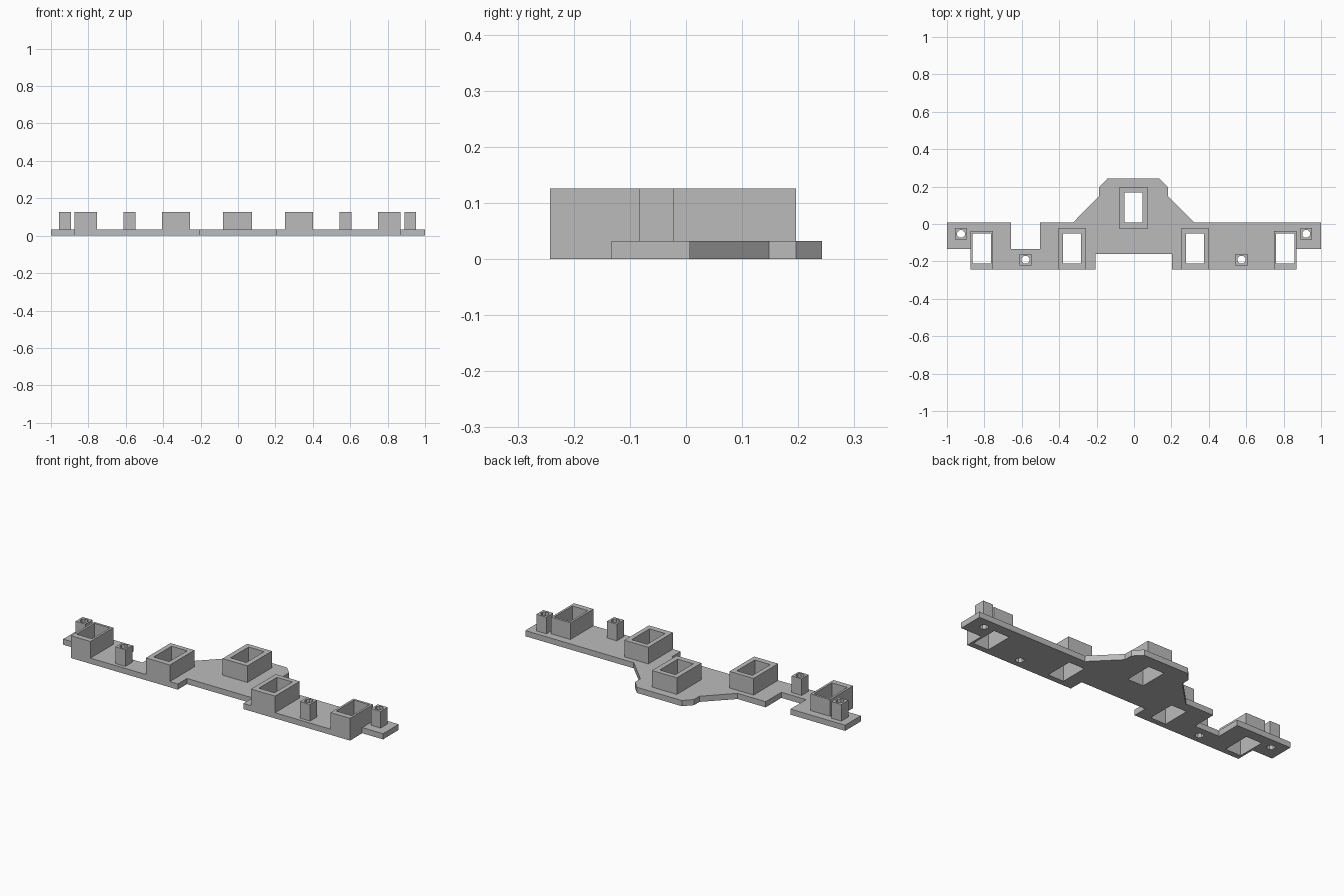
import bpy, bmesh, math

if "Cube" in bpy.data.objects:
    bpy.data.objects.remove(bpy.data.objects["Cube"], do_unlink=True)

PLATE_TOP, SOCKET_TOP = 0.032, 0.126
FRONT, BACK = -0.242, 0.242
MID = -0.0025           # symmetry line of the sockets and posts

grey = bpy.data.materials.new("plain grey")
grey.use_nodes = True
grey.diffuse_color = (0.5, 0.5, 0.5, 1)
grey.node_tree.nodes["Principled BSDF"].inputs["Base Color"].default_value = (0.5, 0.5, 0.5, 1)


def prism(bm, outline, low, high):
    """Add a closed upright prism over a 2D outline."""
    face = bm.faces.new([bm.verts.new((x, y, low)) for x, y in outline])
    grown = bmesh.ops.extrude_face_region(bm, geom=[face])["geom"]
    bmesh.ops.translate(bm, vec=(0, 0, high - low),
                        verts=[v for v in grown if isinstance(v, bmesh.types.BMVert)])


def rectangle(cx, width, y0, y1):
    h = width / 2
    return [(cx - h, y0), (cx + h, y0), (cx + h, y1), (cx - h, y1)]


def circle(cx, cy, radius, sides=8):
    steps = [math.tau * (i + 0.5) / sides for i in range(sides)]
    return [(cx + radius * math.cos(a), cy + radius * math.sin(a)) for a in steps]


def make(name, bm):
    bmesh.ops.recalc_face_normals(bm, faces=bm.faces)
    mesh = bpy.data.meshes.new(name)
    bm.to_mesh(mesh)
    bm.free()
    mesh.materials.append(grey)
    obj = bpy.data.objects.new(name, mesh)
    bpy.context.collection.objects.link(obj)
    return obj


def combine(target, tool, operation):
    """Apply a boolean and remove the helper."""
    tool.hide_render = True
    mod = target.modifiers.new(operation.title(), "BOOLEAN")
    mod.operation, mod.object, mod.solver = operation, tool, "EXACT"
    bpy.context.view_layer.objects.active = target
    bpy.ops.object.modifier_apply(modifier=mod.name)
    bpy.data.objects.remove(tool, do_unlink=True)


# Base plate outline, with end tabs, front recess, back notch and raised middle
EDGE, STEP = 0.007, -0.133
outline = [
    (-1, EDGE), (-1, STEP), (-0.875, STEP), (-0.875, FRONT),
    (-0.207, FRONT), (-0.207, -0.16), (0.203, -0.16), (0.203, FRONT),
    (0.87, FRONT), (0.87, STEP), (1, STEP), (1, EDGE),
    (0.322, EDGE), (0.182, 0.148), (0.182, 0.196), (0.137, BACK),
    (-0.143, BACK), (-0.187, 0.196), (-0.187, 0.148), (-0.327, EDGE),
    (-0.503, EDGE), (-0.503, STEP), (-0.658, STEP), (-0.658, EDGE),
]
plate = bmesh.new()
prism(plate, outline, 0, PLATE_TOP)
bracket = make("socket_bracket", plate)

# Socket walls, screw posts and their through holes
walls, holes = bmesh.new(), bmesh.new()


def socket(cx, width, y0, y1, hole_width, hole_y0, hole_y1):
    prism(walls, rectangle(cx, width, y0, y1), PLATE_TOP / 2, SOCKET_TOP)
    prism(holes, rectangle(cx, hole_width, hole_y0, hole_y1), -0.1, 0.3)


def post(cx, cy):
    prism(walls, rectangle(cx, 0.062, cy - 0.031, cy + 0.031), PLATE_TOP / 2, SOCKET_TOP)
    prism(holes, circle(cx, cy, 0.022), -0.1, 0.3)


socket(MID, 0.155, -0.023, 0.196, 0.098, 0.008, 0.168)
for side in (-1, 1):
    socket(MID + side * 0.329, 0.15, FRONT, -0.023, 0.097, -0.21, -0.05)
    socket(MID + side * 0.8115, 0.122, FRONT, -0.037, 0.097, -0.21, -0.05)
    post(MID + side * 0.9225, -0.053)
    post(MID + side * 0.5775, -0.191)

combine(bracket, make("socket_walls", walls), "UNION")
combine(bracket, make("through_holes", holes), "DIFFERENCE")
